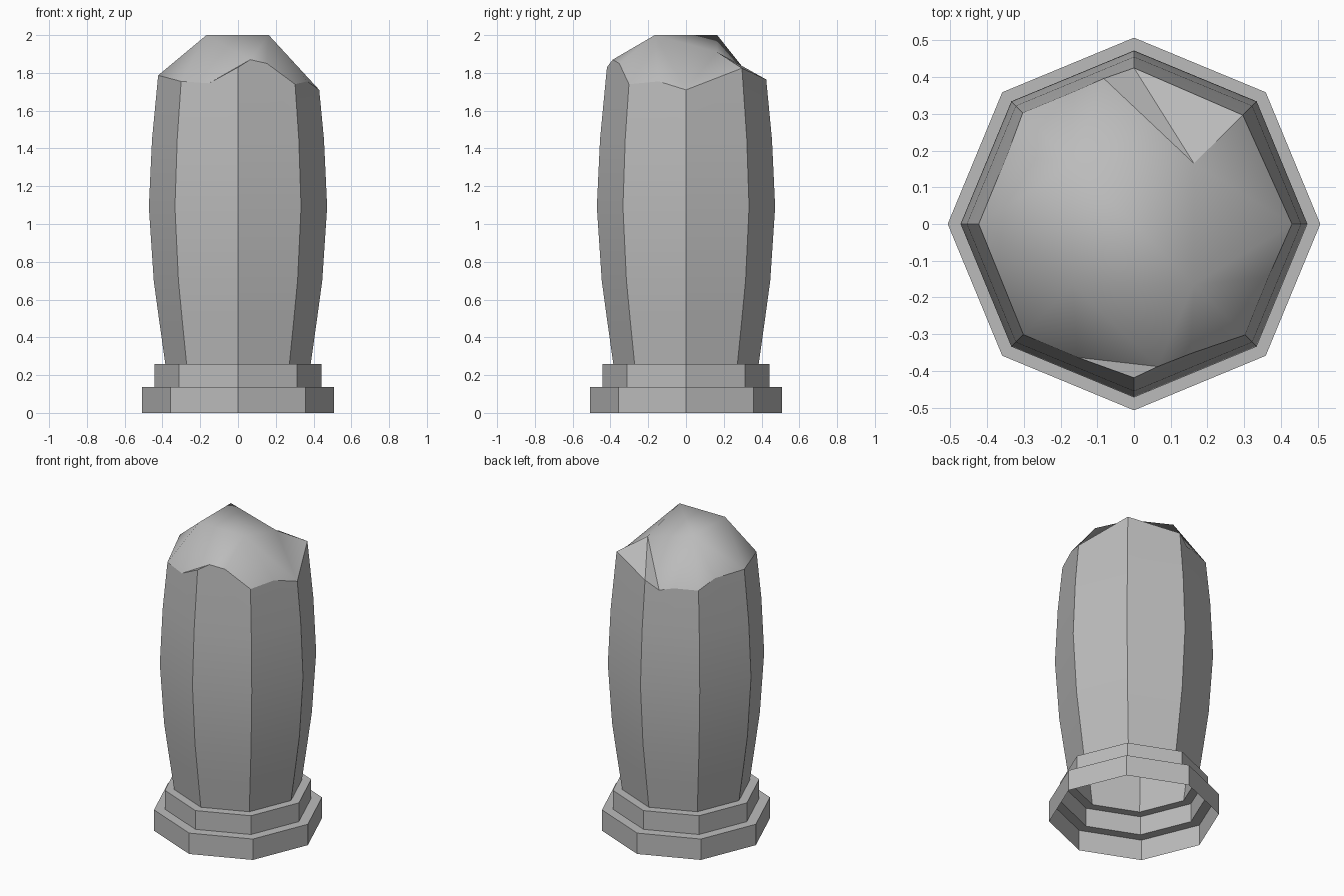
import bpy, math
from mathutils import Vector

if "Cube" in bpy.data.objects:
    bpy.data.objects.remove(bpy.data.objects["Cube"], do_unlink=True)

SIDES = 8

stone = bpy.data.materials.new("grey_stone")
stone.use_nodes = True
GREY = (0.5, 0.5, 0.5, 1)
stone.diffuse_color = GREY
stone.node_tree.nodes["Principled BSDF"].inputs["Base Color"].default_value = GREY


def corner(i, r, z):
    a = math.tau * (i % SIDES) / SIDES
    return Vector((r * math.cos(a), r * math.sin(a), z))


def on_wall(u, r, z):
    # Point on the octagon outline; u counts corners, fractions lie along a side
    i = int(u)
    return corner(i, r, z).lerp(corner(i + 1, r, z), u - i)


def lathe(profile):
    verts = [corner(i, r, z) for r, z in profile for i in range(SIDES)]
    faces = []
    for k in range(len(profile) - 1):
        for i in range(SIDES):
            a, b = k * SIDES + i, k * SIDES + (i + 1) % SIDES
            faces.append((a, b, b + SIDES, a + SIDES))
    return verts, faces


def make(name, verts, faces, angle):
    mesh = bpy.data.meshes.new(name)
    mesh.from_pydata(verts, [], faces)
    mesh.materials.append(stone)
    obj = bpy.data.objects.new(name, mesh)
    bpy.context.collection.objects.link(obj)
    bpy.ops.object.select_all(action='DESELECT')
    obj.select_set(True)
    bpy.context.view_layer.objects.active = obj
    bpy.ops.object.shade_smooth_by_angle(angle=math.radians(angle))
    return obj


# Hollow stepped base
base = [(0.507, 0), (0.507, 0.137), (0.442, 0.137), (0.442, 0.26), (0.385, 0.26)]
make("stepped_base", *lathe(base), 30)

# Broken rim: position along the octagon and height
rim = [(0, 1.71), (1, 1.825), (2, 1.765), (2.27, 1.71), (2.54, 1.73),
       (3, 1.73), (3.36, 1.78), (4, 1.787), (5, 1.755), (5.49, 1.745),
       (6, 1.83), (6.22, 1.87), (6.52, 1.85), (7, 1.74), (7.52, 1.755)]
rim_points = [on_wall(u, 0.455 - 0.096 * (z - 1.45), z) for u, z in rim]
N = len(rim)

# Bulging shaft, its upper walls ending at the rim
shaft = [(0.385, 0.26), (0.416, 0.48), (0.446, 0.7), (0.472, 1.09), (0.455, 1.45)]
verts, faces = lathe(shaft)
last = len(verts) - SIDES
start = len(verts)
verts += rim_points
for i in range(SIDES):
    edge = [start + k for k, (u, z) in enumerate(rim) if i <= u <= i + 1]
    if i == SIDES - 1:
        edge.append(start)
    faces.append([last + i, last + (i + 1) % SIDES] + edge[::-1])
make("shaft", verts, faces, 30)

# Chipped crown: four peak points, each fanned out to a run of the rim
A, B, C, D = range(N, N + 4)
peaks = [Vector(p) for p in ((-0.167, -0.165, 2), (0.163, -0.165, 2),
                             (-0.167, 0.165, 2), (0.163, 0.165, 1.91))]
faces = [(A, B, C), (B, D, C)]
for peak, first, final in ((D, 0, 3), (C, 3, 7), (A, 7, 9), (B, 11, N)):
    faces += [(peak, k, (k + 1) % N) for k in range(first, final)]
faces += [(B, 0, D), (D, 3, C), (C, 7, A), (A, 11, B), (A, 9, 11), (9, 10, 11)]
make("chipped_crown", rim_points + peaks, faces, 40)
